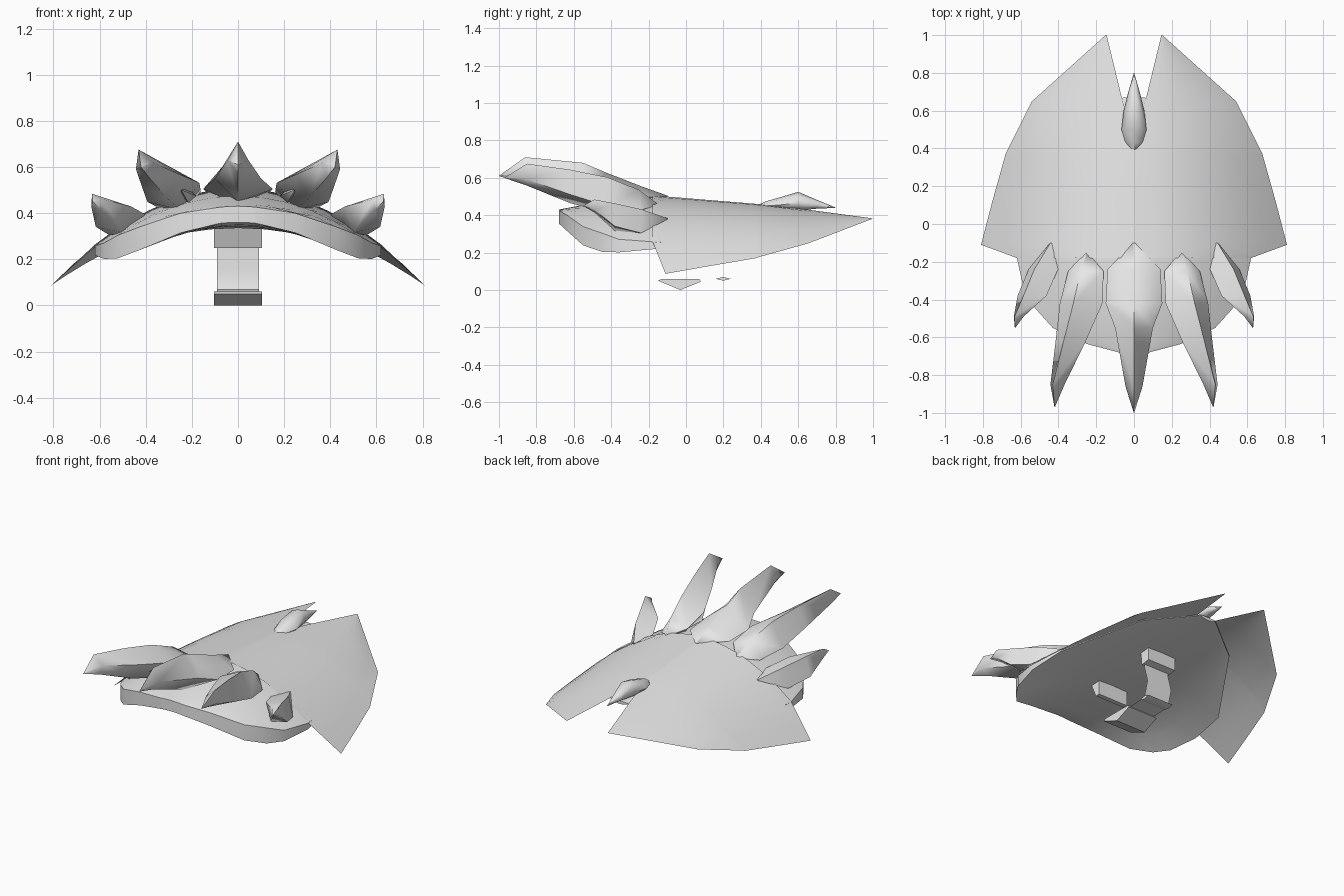
import bpy, bmesh, math

if "Cube" in bpy.data.objects:
    bpy.data.objects.remove(bpy.data.objects["Cube"])

grey = bpy.data.materials.new("grey")
grey.diffuse_color = (0.8, 0.8, 0.8, 1)
grey.use_nodes = True
grey.node_tree.nodes["Principled BSDF"].inputs["Base Color"].default_value = grey.diffuse_color


def loft(name, rings, closed=True, angle=40, up=False):
    """Skin a list of equally long point rings; closed rings are capped."""
    bm = bmesh.new()
    vs = [[bm.verts.new(p) for p in r] for r in rings]
    n = len(rings[0])
    for a, b in zip(vs, vs[1:]):
        for i in range(n if closed else n - 1):
            j = (i + 1) % n
            bm.faces.new((a[i], a[j], b[j], b[i]))
    if closed:
        bm.faces.new(vs[0])
        bm.faces.new(vs[-1])
    bmesh.ops.remove_doubles(bm, verts=bm.verts, dist=1e-4)
    bmesh.ops.recalc_face_normals(bm, faces=bm.faces)
    if up and sum(f.normal.z for f in bm.faces) < 0:
        bmesh.ops.reverse_faces(bm, faces=bm.faces)
    me = bpy.data.meshes.new(name)
    bm.to_mesh(me)
    bm.free()
    me.materials.append(grey)
    ob = bpy.data.objects.new(name, me)
    bpy.context.collection.objects.link(ob)
    bpy.ops.object.select_all(action='DESELECT')
    ob.select_set(True)
    bpy.context.view_layer.objects.active = ob
    bpy.ops.object.shade_smooth_by_angle(angle=math.radians(angle))
    return ob


RIDGE = [(-.68, .43), (-.45, .475), (-.18, .5), (.37, .455), (1, .39)]


def height(x, y):
    """Arched surface shared by the cover and the shell."""
    z = RIDGE[-1][1]
    for (y0, z0), (y1, z1) in zip(RIDGE, RIDGE[1:]):
        if y <= y1:
            z = z0 + (z1 - z0) * (y - y0) / (y1 - y0)
            break
    return z - .63 * x * x


# Thin cover with swept wings and a rear notch
cover = [(-.18, 0, .62), (-.11, 0, .81), (.12, 0, .75), (.37, 0, .68), (.4, 0, .665),
         (.65, .06, .54), (1, .145, .15)]
N = 8
for side, label in ((1, "right"), (-1, "left")):
    rows = []
    for y, a, b in cover:
        xs = [a + (b - a) * i / N for i in range(N + 1)]
        rows.append([(side * x, y, height(x, y) + .006) for x in xs])
    loft("cover_" + label, rows, closed=False, up=True)

# Shell below the cover, with a flatter underside: y, half width, middle and edge thickness
shell = [(-.68, .08, .07, .07), (-.635, .25, .09, .085), (-.55, .43, .112, .1),
         (-.45, .52, .132, .1), (-.36, .58, .148, .07), (-.18, .62, .155, .04),
         (.05, .6, .13, .008), (.47, .33, .05, .006), (.67, .055, .02, .006)]
rings = []
for y, w, t, e in shell:
    us = [i / 5 - 1 for i in range(11)]
    top = [(w * u, y, height(w * u, y)) for u in us]
    low = [(x, y, z - t - (e - t) * u * u) for u, (x, y, z) in zip(us, top)]
    rings.append(top + low[::-1])
loft("shell", rings, angle=35)


def spike(name, sections, roll=0, side=1):
    """Four-sided horn; sections are x, y, z, half width, rise, drop."""
    c, s = math.cos(math.radians(roll)), math.sin(math.radians(roll))
    out = []
    for x, y, z, w, u, d in sections:
        quad = [(0, u), (w, 0), (0, -d), (-w, 0)]
        out.append([(side * (x + a * c + b * s), y, z - a * s + b * c) for a, b in quad])
    loft(name, out, angle=75)


# Five front spikes, with a small barb inside each middle one
spike("centre_spike", [(0, -.1, .5, .005, .005, .005), (0, -.24, .495, .14, .06, .06),
                       (0, -.42, .505, .15, .12, .07), (0, -.55, .55, .1, .13, .1),
                       (0, -.86, .63, .045, .08, .06), (0, -1, .61, .001, .001, .001)])
for side, label in ((1, "right"), (-1, "left")):
    spike("middle_spike_" + label,
          [(.25, -.15, .455, .005, .005, .005), (.255, -.25, .46, .1, .08, .06),
           (.28, -.42, .49, .12, .12, .08), (.335, -.62, .54, .085, .11, .08),
           (.405, -.85, .605, .04, .075, .05), (.42, -.97, .6, .001, .001, .001)], 20, side)
    spike("middle_barb_" + label,
          [(.21, -.28, .46, .005, .005, .005), (.215, -.42, .475, .035, .03, .03),
           (.245, -.55, .5, .001, .001, .001)], 0, side)
    spike("outer_spike_" + label,
          [(.44, -.1, .38, .005, .005, .005), (.48, -.24, .35, .09, .095, .05),
           (.54, -.38, .385, .088, .09, .08), (.61, -.49, .445, .03, .045, .035),
           (.63, -.55, .45, .001, .001, .001)], 30, side)

# Rear horn in the notch
rings = []
for y, w, z, u, d in [(.38, .003, .45, .003, .003), (.43, .045, .45, .025, .02),
                      (.5, .066, .455, .04, .03), (.6, .055, .465, .06, .04),
                      (.7, .03, .455, .027, .02), (.8, .001, .44, .001, .001)]:
    rings.append([(w * math.cos(k * math.pi / 4), y,
                   z + (u if k < 4 else d) * math.sin(k * math.pi / 4)) for k in range(8)])
loft("rear_horn", rings, angle=60)


def bar(name, profile, w, closed=True):
    """Side profile of y, z points stretched across x."""
    loft(name, [[(x, y, z) for y, z in profile] for x in (-w, w)], closed)


# Arm strap and grip underneath
bar("grip_plate", [(-.15, .05), (-.13, .06), (.07, .06), (.08, .045), (-.03, 0)], .105)
bar("strap", [(.22, .34), (.2, .27), (.23, .16), (.2, .06), (.07, .055)], .09, False)
bar("strap_ridge", [(.16, .06), (.2, .07), (.24, .06), (.2, .05)], .09)
bar("rear_mount", [(.18, .38), (.25, .38), (.25, .29), (.19, .28)], .1)
bar("front_mount", [(-.27, .36), (-.19, .36), (-.19, .25), (-.22, .25)], .105)
